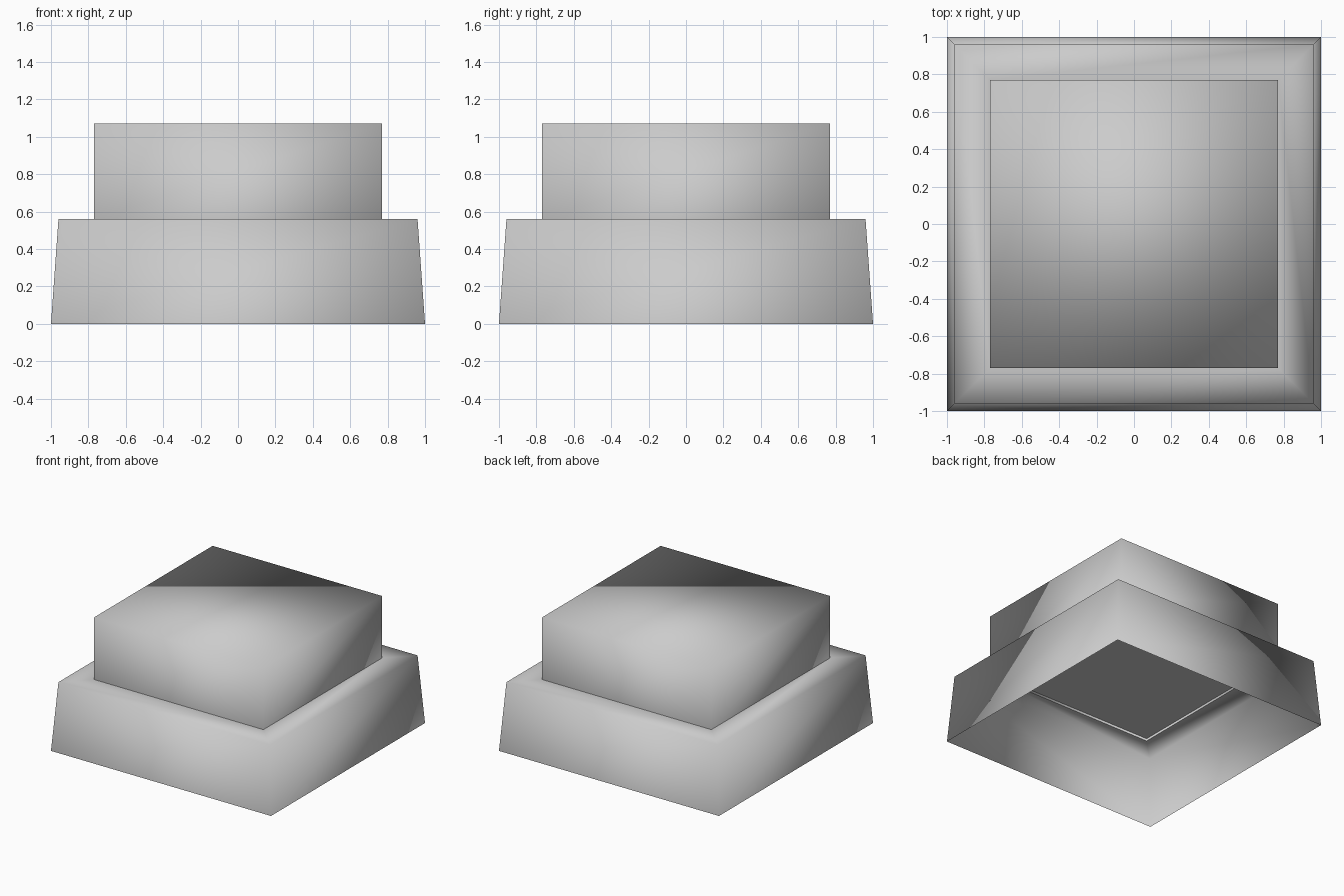
import bpy
import bmesh

cube = bpy.data.objects.get("Cube")
if cube:
    bpy.data.objects.remove(cube, do_unlink=True)

grey = bpy.data.materials.new("grey")
grey.use_nodes = True
colour = (0.6, 0.6, 0.6, 1)
grey.diffuse_color = colour
grey.node_tree.nodes["Principled BSDF"].inputs["Base Color"].default_value = colour


def square_shell(name, rings, cap=False):
    """Join square rings given as (half width, height); optionally close the last."""
    bm = bmesh.new()
    loops = [[bm.verts.new((sx * w, sy * w, z))
              for sx, sy in ((-1, -1), (1, -1), (1, 1), (-1, 1))]
             for w, z in rings]
    for low, high in zip(loops, loops[1:]):
        for i in range(4):
            j = (i + 1) % 4
            bm.faces.new((low[i], low[j], high[j], high[i]))
    if cap:
        bm.faces.new(loops[-1])
    mesh = bpy.data.meshes.new(name)
    bm.to_mesh(mesh)
    bm.free()
    mesh.materials.append(grey)
    mesh.shade_smooth()
    obj = bpy.data.objects.new(name, mesh)
    bpy.context.collection.objects.link(obj)
    return obj


# Tapered hollow base with a flat ledge around the upper block
square_shell("base", [(1.0, 0.0), (0.96, 0.56), (0.77, 0.56)])

# Upper block, open at its foot
square_shell("upper_block", [(0.77, 0.56), (0.77, 1.07)], cap=True)

# Recessed panel closing the underside of the upper block
panel = square_shell("underside_panel", [(0.77, 0.58)], cap=True)
panel.data.flip_normals()
